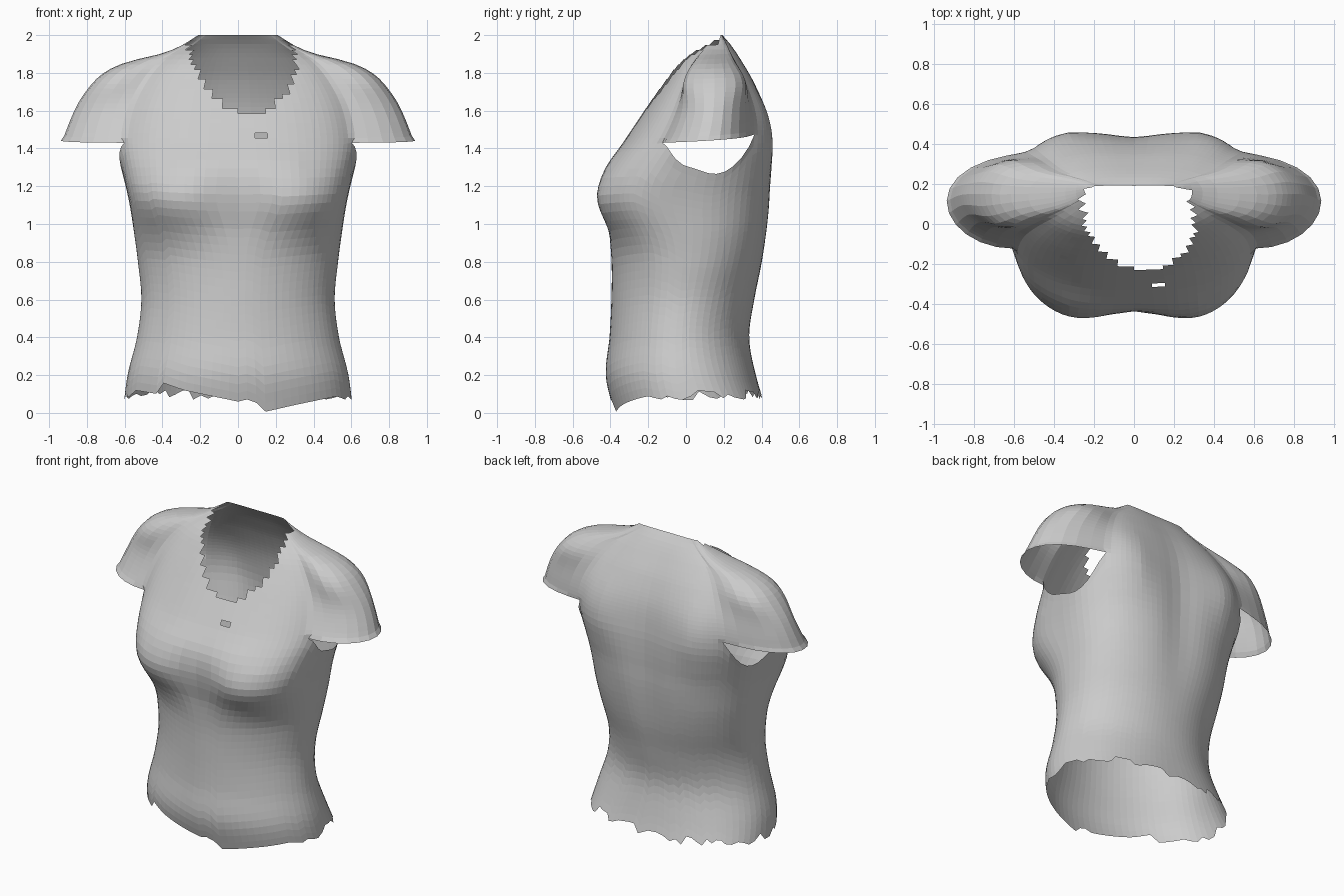
import bpy, bmesh, math, random
from mathutils import Vector

cube = bpy.data.objects.get("Cube")
if cube:
    bpy.data.objects.remove(cube)
random.seed(4)

# Torso profile: height, half width, front y, back y
TORSO = [(0, .61, -.38, .43), (.2, .585, -.425, .37), (.4, .535, -.405, .335),
         (.6, .512, -.395, .365), (.8, .53, -.395, .41), (.95, .55, -.415, .435),
         (1.08, .57, -.455, .45), (1.18, .59, -.465, .455), (1.3, .62, -.43, .46),
         (1.43, .65, -.335, .455), (1.6, .62, -.22, .425), (1.75, .54, -.12, .365),
         (1.87, .43, -.03, .295), (1.95, .29, .08, .24), (2, .21, .17, .195)]
# Sleeve profile: height, outer half width
SLEEVE = [(1.43, .942), (1.53, .905), (1.64, .855), (1.72, .8), (1.79, .735),
          (1.84, .65), (1.87, .57), (1.89, .42), (1.95, .29), (2, .21)]
# Cross-section squareness by height: 1 is an ellipse, less is boxier
FRONT_ROUND = [(0, 1), (.8, 1), (1.1, .65), (1.2, .65), (1.45, .78), (2, .8)]
BACK_ROUND = [(0, .75), (.5, 1), (1, .82), (2, .8)]
# Torn front hem: x, height
HEM = [(-.57, .12), (-.44, .1), (-.42, .16), (-.3, .12), (0, .06), (.09, .08),
       (.12, 0), (.3, .04), (.55, .09)]

FRONT_ARC = math.radians(65)     # where the front meets the sides
BACK_ARC = math.radians(50)      # where the back meets the sides


def lookup(table, t, smooth=True):
    """Interpolate table rows at t, with Hermite tangents when smooth."""
    t = min(max(t, table[0][0]), table[-1][0])
    i = next(k for k in range(len(table) - 1) if t <= table[k + 1][0])
    p, q = table[i], table[i + 1]
    before, after = table[max(i - 1, 0)], table[min(i + 2, len(table) - 1)]
    span = q[0] - p[0]
    u = (t - p[0]) / span
    if not smooth:
        return [a + (b - a) * u for a, b in zip(p[1:], q[1:])]
    out = []
    for k in range(1, len(p)):
        m0 = (q[k] - before[k]) / (q[0] - before[0]) * span
        m1 = (after[k] - p[k]) / (after[0] - p[0]) * span
        d = q[k] - p[k]
        out.append(p[k] + u * (m0 + u * (3 * d - 2 * m0 - m1 + u * (m0 + m1 - 2 * d))))
    return out


def bump(v, centre, size):
    return math.exp(-((v - centre) / size) ** 2)


def relief(x, z, front):
    """Bust and cleavage in front, shoulder blades and spine behind."""
    if front:
        return (.03 * bump(x, 0, .15) * bump(z, 1.13, .17)
                - .025 * bump(abs(x), .33, .16) * bump(z, 1.11, .16))
    return (.035 * bump(abs(x), .38, .15) * bump(z, 1.48, .25)
            - .025 * bump(x, 0, .13) * bump(z, 1.3, .5))


def surface_point(zone, s, z, sleeved):
    width, front, back = lookup(TORSO, z)
    mid = (front + back) / 2 + .04 * bump(z, 1.45, .25)

    def around(angle):
        """Point on the torso outline, angle from the front towards +x."""
        sine, cosine = math.sin(angle), math.cos(angle)
        edge, table = (front, FRONT_ROUND) if cosine > 0 else (back, BACK_ROUND)
        power = lookup(table, z)[0]
        x = math.copysign(width * abs(sine) ** power, sine)
        return x, mid + (edge - mid) * abs(cosine) ** power

    if zone == "front":
        x, y = around(s * FRONT_ARC)
    elif zone == "back":
        x, y = around(math.pi - s * BACK_ARC)
    elif sleeved:
        # cap sleeve: a loop bulging out between the front and back joins
        (x0, near), (x1, far) = around(FRONT_ARC), around(math.pi - BACK_ARC)
        swing, out = math.cos(math.pi * s), max(math.sin(math.pi * s), 0)
        base = x0 + (x1 - x0) * (1 - swing) / 2
        x = base + (max(width, lookup(SLEEVE, z)[0]) - base) * out
        puff = 1 + .8 * out * bump(z, 1.78, .11)
        y = (near + far) / 2 - (far - near) / 2 * swing * puff
    else:
        x, y = around(FRONT_ARC + s * (math.pi - BACK_ARC - FRONT_ARC))
    y += relief(x, z, y < mid)
    return Vector((-x if zone == "right" else x, y, z))


# Columns running once around the body
FACE, SIDE = 28, 12
columns = [("front", 2 * i / FACE - 1) for i in range(FACE)]
columns += [("left", i / SIDE) for i in range(SIDE)]
columns += [("back", 1 - 2 * i / FACE) for i in range(FACE)]
columns += [("right", 1 - i / SIDE) for i in range(SIDE)]


def hem_height(zone, s):
    if zone == "front":
        return lookup(HEM, .62 * math.sin(s * FRONT_ARC), False)[0]
    return .095 + random.uniform(-.03, .03)


def seam_height(zone, s):
    rise = {"front": 0, "back": 1}.get(zone, s * s)
    return 1.43 + .045 * rise


def armhole_depth(zone, s):
    return .18 * math.sin(math.pi * s ** 1.3) if zone in ("left", "right") else 0


bm = bmesh.new()


def add_band(rows, bottoms, tops, sleeved):
    grid = []
    for r in range(rows + 1):
        t = r / rows
        grid.append([bm.verts.new(surface_point(zone, s, lo + (hi - lo) * t, sleeved))
                     for (zone, s), lo, hi in zip(columns, bottoms, tops)])
    count = len(columns)
    for a, b in zip(grid, grid[1:]):
        for i in range(count):
            j = (i + 1) % count
            bm.faces.new((a[i], a[j], b[j], b[i]))


# Body below the armholes, then chest, shoulders and cap sleeves
seams = [seam_height(*c) for c in columns]
add_band(30, [hem_height(*c) for c in columns],
         [h - armhole_depth(*c) for h, c in zip(seams, columns)], False)
add_band(22, seams, [2] * len(columns), True)
bmesh.ops.remove_doubles(bm, verts=bm.verts, dist=.0005)

# Soften the shoulder and armpit joins, keeping the open edges
joins = [v for v in bm.verts if abs(v.co.x) > .33 and v.co.z > 1.25 and not v.is_boundary]
for _ in range(3):
    bmesh.ops.smooth_vert(bm, verts=joins, factor=.5,
                          use_axis_x=True, use_axis_y=True, use_axis_z=True)
bm.normal_update()


# Ragged neck opening and a small tear on the chest
def in_neck(face):
    p = face.calc_center_median()
    across = abs(p.x - .03 + .15 * p.y) / .27
    along = (p.y + .03) / .205
    if p.z < 1.5:
        return False
    if along > 0:
        return across < 1 and face.normal.y < 0
    return across ** 1.6 + abs(along) ** 1.6 < 1


tear = min(bm.faces, key=lambda f: (f.calc_center_median() - Vector((.13, -.3, 1.48))).length)
holes = [f for f in bm.faces if f is tear or in_neck(f)]
bmesh.ops.delete(bm, geom=holes, context="FACES")

mesh = bpy.data.meshes.new("torso_shell")
bm.to_mesh(mesh)
bm.free()
torso = bpy.data.objects.new("torso_shell", mesh)
bpy.context.collection.objects.link(torso)

grey = bpy.data.materials.new("plain grey")
grey.use_nodes = True
colour = (.6, .6, .6, 1)
grey.diffuse_color = colour
grey.node_tree.nodes["Principled BSDF"].inputs["Base Color"].default_value = colour
mesh.materials.append(grey)
